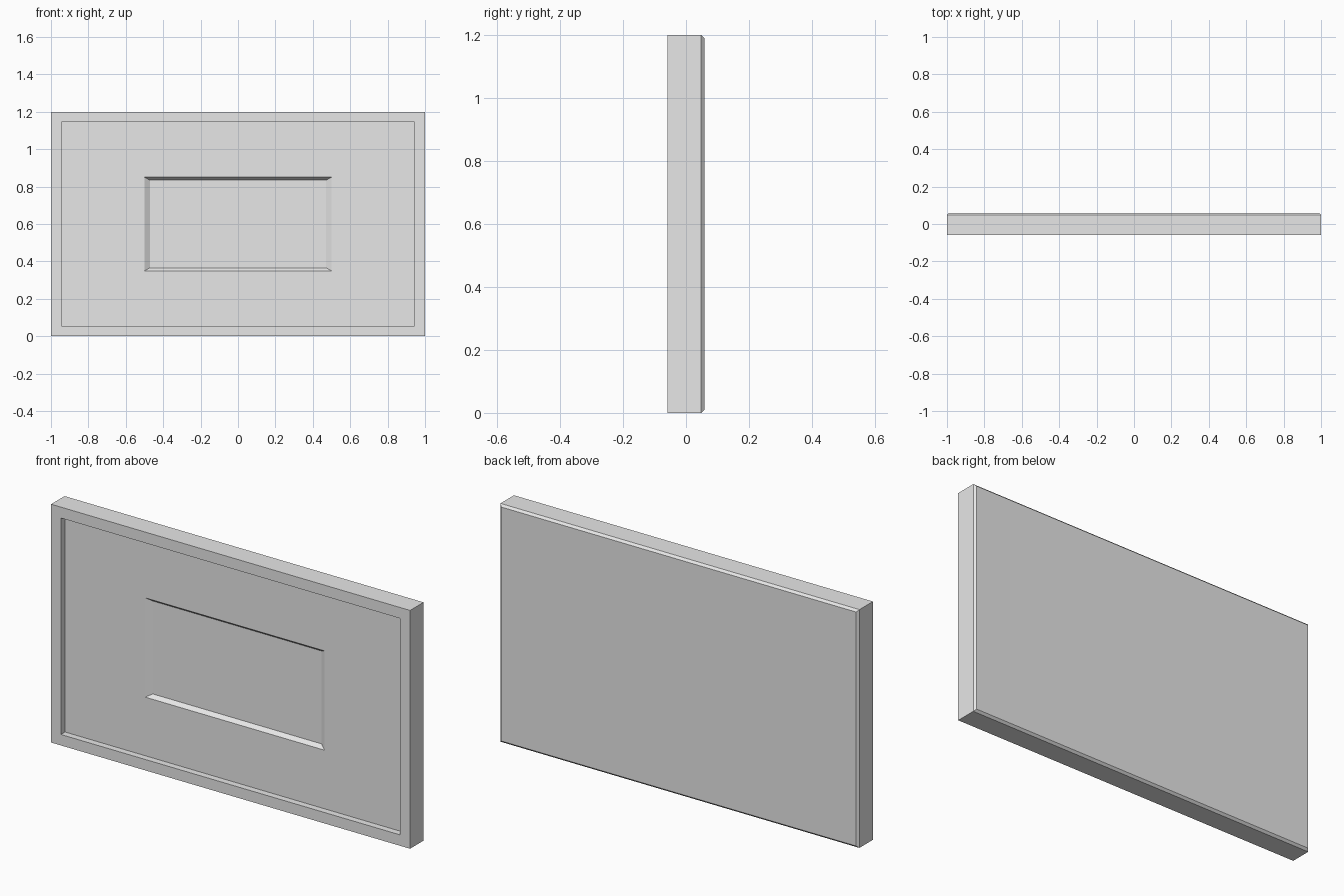
import bpy
import bmesh

if "Cube" in bpy.data.objects:
    bpy.data.objects.remove(bpy.data.objects["Cube"])

FRONT, BACK, TOP = -0.059, 0.059, 1.2
PANEL_Y, FLOOR_Y = -0.026, -0.006
RIM = 0.055      # frame face width
CHAMFER = 0.011  # back edge chamfer

grey = bpy.data.materials.new("grey")
grey.diffuse_color = (0.8, 0.8, 0.8, 1)
grey.use_nodes = True
grey.node_tree.nodes["Principled BSDF"].inputs["Base Color"].default_value = grey.diffuse_color


def ring(bm, half_x, inset_z, y):
    """Rectangular loop of vertices at depth y."""
    lo, hi = inset_z, TOP - inset_z
    return [bm.verts.new(p) for p in ((-half_x, y, lo), (half_x, y, lo),
                                      (half_x, y, hi), (-half_x, y, hi))]


def bridge(bm, a, b):
    for i in range(4):
        j = (i + 1) % 4
        bm.faces.new((a[i], a[j], b[j], b[i]))


def build(name, sections, cap_start=False, cap_end=False):
    """Join successive rectangular loops into one flat-faced part."""
    bm = bmesh.new()
    loops = [ring(bm, *s) for s in sections]
    for a, b in zip(loops, loops[1:]):
        bridge(bm, a, b)
    if cap_start:
        bm.faces.new(loops[0][::-1])
    if cap_end:
        bm.faces.new(loops[-1])
    mesh = bpy.data.meshes.new(name)
    bm.to_mesh(mesh)
    bm.free()
    mesh.materials.append(grey)
    obj = bpy.data.objects.new(name, mesh)
    bpy.context.collection.objects.link(obj)
    return obj


# Outer case: closed chamfered back, sides, mitred front rim, inner walls
build("frame", [
    (1 - CHAMFER, CHAMFER, BACK),
    (1, 0, BACK - CHAMFER),
    (1, 0, FRONT),
    (1 - RIM, RIM, FRONT),
    (1 - RIM, RIM, PANEL_Y),
], cap_start=True)

# Front panel with a sloped rectangular recess in the middle
build("recessed_panel", [
    (1 - RIM, RIM, PANEL_Y),
    (0.5, 0.35, PANEL_Y),
    (0.47, 0.366, FLOOR_Y),
], cap_end=True)
